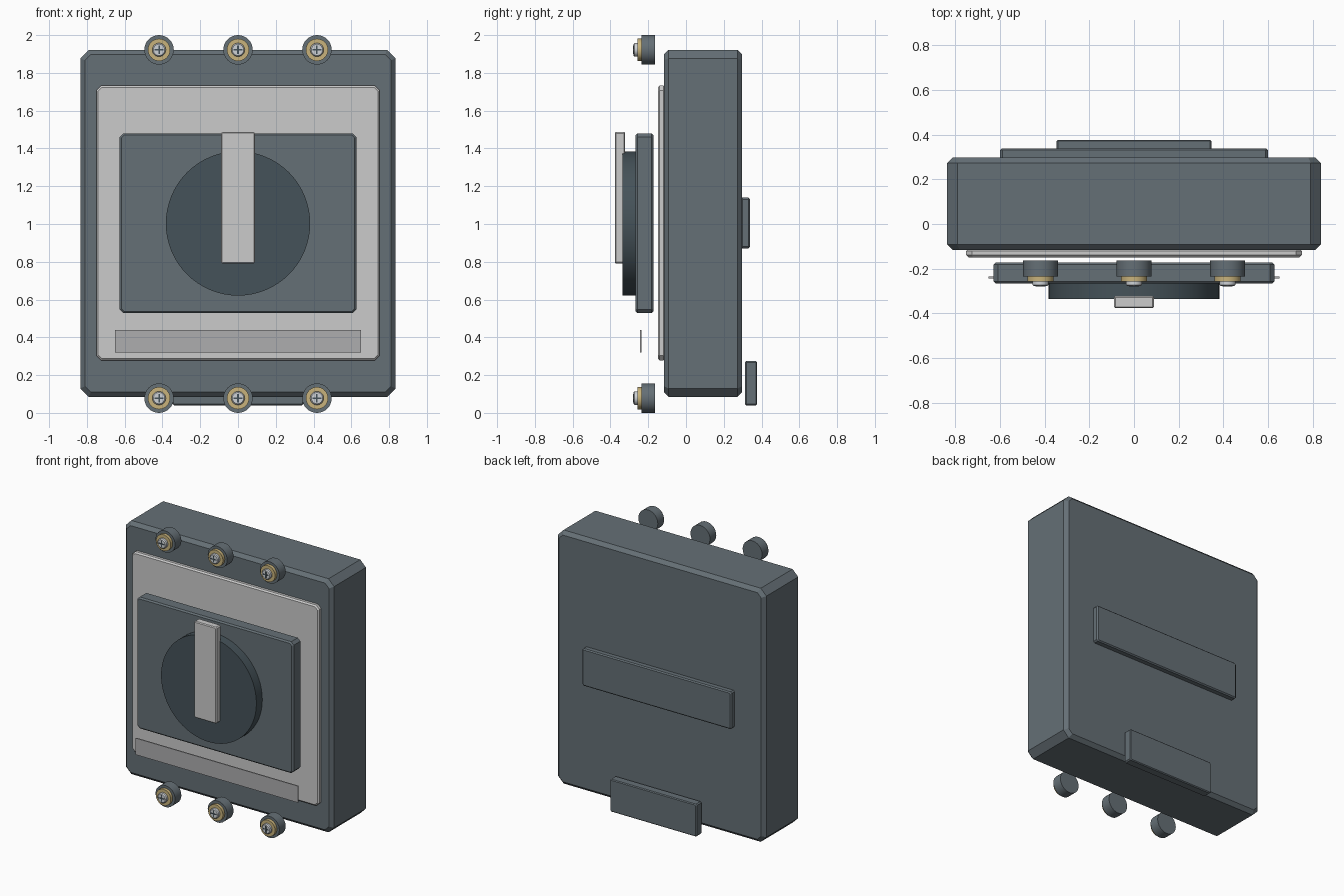
import bpy, bmesh, math
from mathutils import Matrix

if "Cube" in bpy.data.objects:
    bpy.data.objects.remove(bpy.data.objects["Cube"])


def material(name, rgb):
    m = bpy.data.materials.new(name)
    m.diffuse_color = (*rgb, 1)
    m.use_nodes = True
    m.node_tree.nodes["Principled BSDF"].inputs["Base Color"].default_value = m.diffuse_color
    return m


SLATE = material("slate", (0.13, 0.16, 0.18))
DARK = material("dark_slate", (0.06, 0.085, 0.1))
LIGHT = material("light_grey", (0.6, 0.6, 0.61))
LABEL = material("label_grey", (0.42, 0.42, 0.43))
BRASS = material("brass", (0.58, 0.45, 0.2))
STEEL = material("steel", (0.62, 0.65, 0.68))


def finish(name, bm, mat):
    bmesh.ops.recalc_face_normals(bm, faces=bm.faces)
    me = bpy.data.meshes.new(name)
    bm.to_mesh(me)
    bm.free()
    ob = bpy.data.objects.new(name, me)
    bpy.context.collection.objects.link(ob)
    me.materials.append(mat)
    return ob


def box(name, x, y, z, mat, corner=0.0, edge=0.0):
    """Box from ranges; corner chamfers edges along y, edge chamfers the y faces."""
    bm = bmesh.new()
    size = [b - a for a, b in (x, y, z)]
    mid = [(a + b) / 2 for a, b in (x, y, z)]
    bmesh.ops.create_cube(bm, size=1, matrix=Matrix.Translation(mid) @ Matrix.Diagonal((*size, 1)))

    def along_y(e):
        d = e.verts[0].co - e.verts[1].co
        return abs(d.y) > 1e-5

    if corner:
        bmesh.ops.bevel(bm, geom=[e for e in bm.edges if along_y(e)], offset=corner,
                        segments=1, affect='EDGES')
    if edge:
        bmesh.ops.bevel(bm, geom=[e for e in bm.edges if not along_y(e)], offset=edge,
                        segments=1, affect='EDGES')
    return finish(name, bm, mat)


def disc(name, x, z, r, y0, y1, mat, seg=32, edge=0.0):
    """Cylinder with its axis along y."""
    bm = bmesh.new()
    bmesh.ops.create_cone(bm, cap_ends=True, segments=seg, radius1=r, radius2=r, depth=y1 - y0,
                          matrix=Matrix.Translation((x, (y0 + y1) / 2, z))
                          @ Matrix.Rotation(math.pi / 2, 4, 'X'))
    if edge:
        rim = [e for e in bm.edges if all(v.co.y < (y0 + y1) / 2 for v in e.verts)]
        bmesh.ops.bevel(bm, geom=rim, offset=edge, segments=1, affect='EDGES')
    ob = finish(name, bm, mat)
    bpy.context.view_layer.objects.active = ob
    ob.select_set(True)
    bpy.ops.object.shade_smooth_by_angle(angle=math.radians(30))
    ob.select_set(False)
    return ob


# Housing and front panels
box("housing", (-0.835, 0.835), (-0.117, 0.297), (0.085, 1.922), SLATE, 0.045, 0.025)
box("front_cover", (-0.75, 0.75), (-0.149, -0.11), (0.278, 1.732), LIGHT, 0.025, 0.01)
box("switch_panel", (-0.627, 0.627), (-0.267, -0.172), (0.528, 1.48), SLATE, 0.02, 0.01)
box("label_plate", (-0.65, 0.65), (-0.243, -0.235), (0.32, 0.44), LABEL)

# Rotary switch
disc("rotary_dial", 0, 1.003, 0.382, -0.335, -0.26, DARK, 64)
box("switch_handle", (-0.09, 0.09), (-0.376, -0.322), (0.79, 1.488), LIGHT, 0.008, 0.006)

# Mounting parts on the back
box("rear_rail", (-0.598, 0.598), (0.29, 0.338), (0.87, 1.14), SLATE, 0.01, 0.008)
box("rear_clip", (-0.347, 0.347), (0.313, 0.376), (0.04, 0.275), SLATE, 0.008, 0.006)

# Terminals: three poles, top and bottom
for row, z in (("lower", 0.078), ("upper", 1.922)):
    for i, x in enumerate((-0.418, 0, 0.418)):
        tag = f"{row}_{i + 1}"
        disc("terminal_base_" + tag, x, z, 0.078, -0.235, -0.163, SLATE)
        disc("terminal_washer_" + tag, x, z, 0.059, -0.257, -0.23, BRASS)
        disc("terminal_screw_" + tag, x, z, 0.036, -0.278, -0.25, STEEL, 24, 0.006)
        # cross recess marks
        box("screw_cross_a_" + tag, (x - 0.023, x + 0.023), (-0.28, -0.27), (z - 0.004, z + 0.004), DARK)
        box("screw_cross_b_" + tag, (x - 0.004, x + 0.004), (-0.28, -0.27), (z - 0.023, z + 0.023), DARK)
